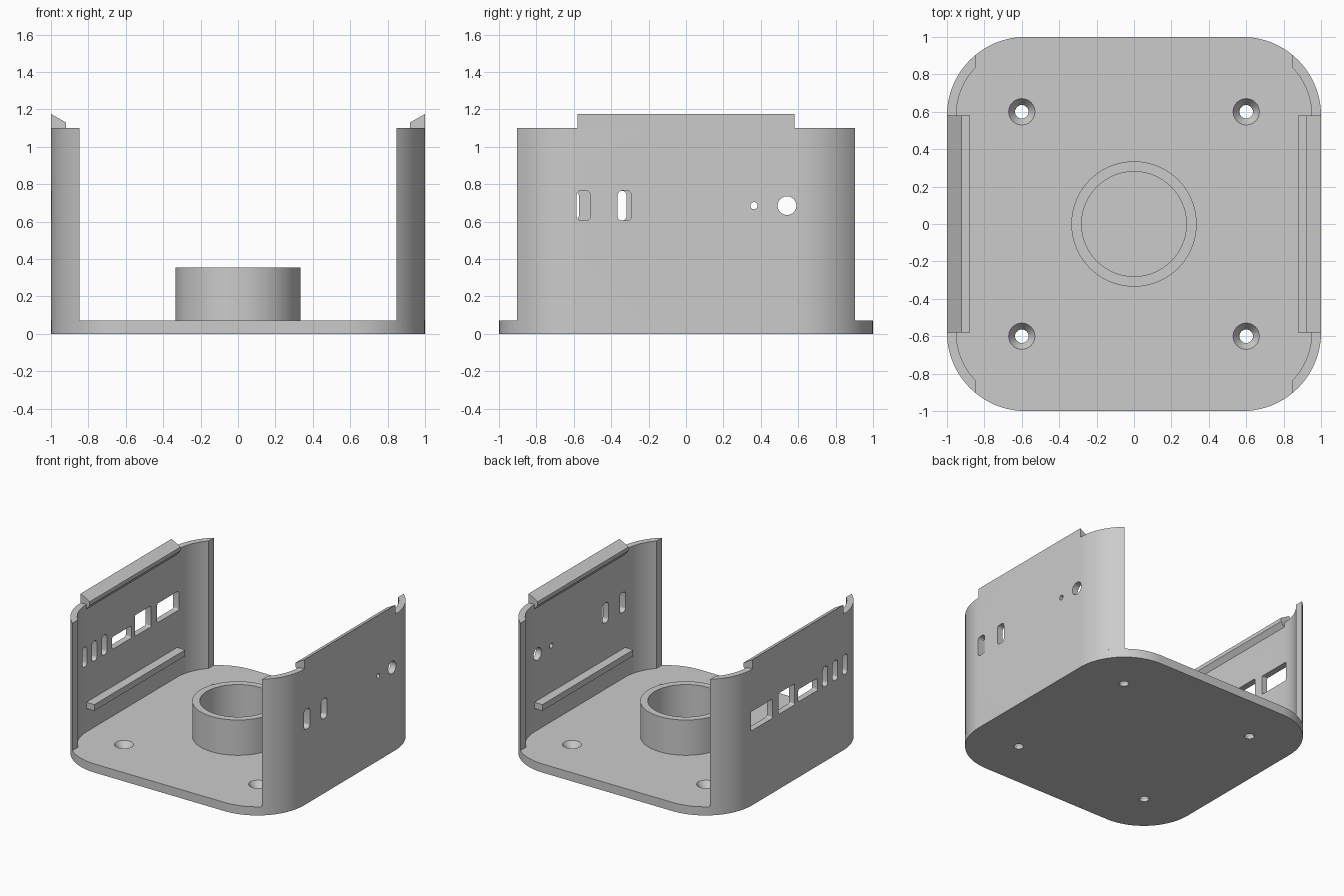
import bpy, bmesh
from math import sin, cos, acos, pi, radians

cube = bpy.data.objects.get("Cube")
if cube:
    bpy.data.objects.remove(cube)

grey = bpy.data.materials.new("light_grey")
grey.use_nodes = True
COLOUR = (0.6, 0.6, 0.6, 1)
grey.diffuse_color = COLOUR
grey.node_tree.nodes["Principled BSDF"].inputs["Base Color"].default_value = COLOUR

CORNER = 0.42          # outer corner radius
MID = 1 - CORNER       # corner centre, also half length of the straight sides
THICK = 0.05
FLOOR, TOP = 0.07, 1.1
WALL_END = 0.848       # walls stop here on their way round the corners

PLACE = {"x": lambda a, b, c: (c, a, b),
         "y": lambda a, b, c: (a, c, b),
         "z": lambda a, b, c: (a, b, c)}


def arc(cx, cy, r, start, end, n):
    return [(cx + r * cos(start + (end - start) * i / n),
             cy + r * sin(start + (end - start) * i / n)) for i in range(n + 1)]


def circle(cx, cy, r, n=40):
    return arc(cx, cy, r, 0, 2 * pi, n)[:-1]


def rounded_rect(a0, a1, b0, b1, r, n=6):
    corners = [(a1 - r, b1 - r), (a0 + r, b1 - r), (a0 + r, b0 + r), (a1 - r, b0 + r)]
    return [p for k, (a, b) in enumerate(corners)
            for p in arc(a, b, r, k * pi / 2, (k + 1) * pi / 2, n)]


def prisms(name, outlines, low, high, axis="z"):
    """Extrude one or more outlines along an axis into one object."""
    bm = bmesh.new()
    put = PLACE[axis]
    for pts in outlines:
        ends = [[bm.verts.new(put(a, b, c)) for a, b in pts] for c in (low, high)]
        bm.faces.new(ends[0])
        bm.faces.new(ends[1])
        for i in range(len(pts)):
            j = (i + 1) % len(pts)
            bm.faces.new((ends[0][i], ends[0][j], ends[1][j], ends[1][i]))
    bmesh.ops.recalc_face_normals(bm, faces=bm.faces)
    mesh = bpy.data.meshes.new(name)
    bm.to_mesh(mesh)
    bm.free()
    mesh.materials.append(grey)
    obj = bpy.data.objects.new(name, mesh)
    bpy.context.collection.objects.link(obj)
    return obj


def cut(obj, *cutters):
    for cutter in cutters:
        mod = obj.modifiers.new("cut", "BOOLEAN")
        mod.operation, mod.solver, mod.object = "DIFFERENCE", "EXACT", cutter
    bpy.context.view_layer.update()
    graph = bpy.context.evaluated_depsgraph_get()
    mesh = bpy.data.meshes.new_from_object(obj.evaluated_get(graph))
    obj.modifiers.clear()
    obj.data = mesh
    for cutter in cutters:
        bpy.data.objects.remove(cutter)


def smooth(obj):
    bpy.ops.object.select_all(action="DESELECT")
    obj.select_set(True)
    bpy.context.view_layer.objects.active = obj
    bpy.ops.object.shade_smooth_by_angle(angle=radians(30))


# Floor plate with four countersunk screw holes
floor = prisms("floor_plate", [rounded_rect(-1, 1, -1, 1, CORNER, 24)], 0, FLOOR)
spots = [(x, y) for x in (-0.6, 0.6) for y in (-0.6, 0.6)]
holes = prisms("hole_cutter", [circle(x, y, 0.036) for x, y in spots], -0.1, 0.2)
bm = bmesh.new()
for x, y in spots:
    made = bmesh.ops.create_cone(bm, cap_ends=True, segments=40,
                                 radius1=0.036, radius2=0.077, depth=0.06)
    bmesh.ops.translate(bm, verts=made["verts"], vec=(x, y, 0.05))
sinks = prisms("countersink_cutter", [], 0, 1)
bm.to_mesh(sinks.data)
bm.free()
cut(floor, holes, sinks)
smooth(floor)

# Central ring
ring = prisms("centre_ring", [circle(0, 0, 0.335, 96)], FLOOR, 0.355)
cut(ring, prisms("ring_cutter", [circle(0, 0, 0.28, 96)], FLOOR - 0.1, 1))
smooth(ring)

# Openings in each side wall, as (y, z) outlines
slot_z = (0.605, 0.765)
left_openings = [rounded_rect(y - 0.037, y + 0.037, *slot_z, 0.025) for y in (-0.548, -0.329)]
left_openings += [circle(0.363, 0.685, 0.019), circle(0.54, 0.685, 0.05)]
right_openings = [rounded_rect(y - 0.032, y + 0.032, *slot_z, 0.025)
                  for y in (-0.605, -0.477, -0.35)]
right_openings += [rounded_rect(-0.25, -0.005, 0.61, 0.71, 0.012),
                   rounded_rect(0.04, 0.245, 0.605, 0.775, 0.012),
                   rounded_rect(0.325, 0.6, 0.605, 0.76, 0.012)]


def wall_outline(side):
    """C-shaped plan of a wall that wraps partly round both corners."""
    def half(r):
        a = acos((WALL_END - MID) / r)
        return arc(MID, MID, r, 0, a, 16)
    outer, inner = half(CORNER), half(CORNER - THICK)
    mirror = lambda pts: [(x, -y) for x, y in pts]
    loop = mirror(outer)[::-1] + outer + inner[::-1] + mirror(inner)
    return [(side * x, y) for x, y in loop]


LIP = [(1, TOP), (1, 1.175), (0.92, 1.13), (0.92, 1.1), (0.952, 1.06), (0.96, 1.06), (0.96, TOP)]
LEDGE = [(0.952, 0.26), (0.952, 0.31), (0.878, 0.31), (0.878, 0.26)]

# Side walls with their snap lips and board ledges
for label, side, openings in (("left", 1, left_openings), ("right", -1, right_openings)):
    wall = prisms(label + "_wall", [wall_outline(side)], FLOOR, TOP)
    near, far = sorted((side * 0.8, side * 1.1))
    cut(wall, prisms("opening_cutter", openings, near, far, "x"))
    smooth(wall)
    for part, profile in (("_snap_lip", LIP), ("_ledge", LEDGE)):
        prisms(label + part, [[(side * x, z) for x, z in profile]], -MID, MID, "y")
